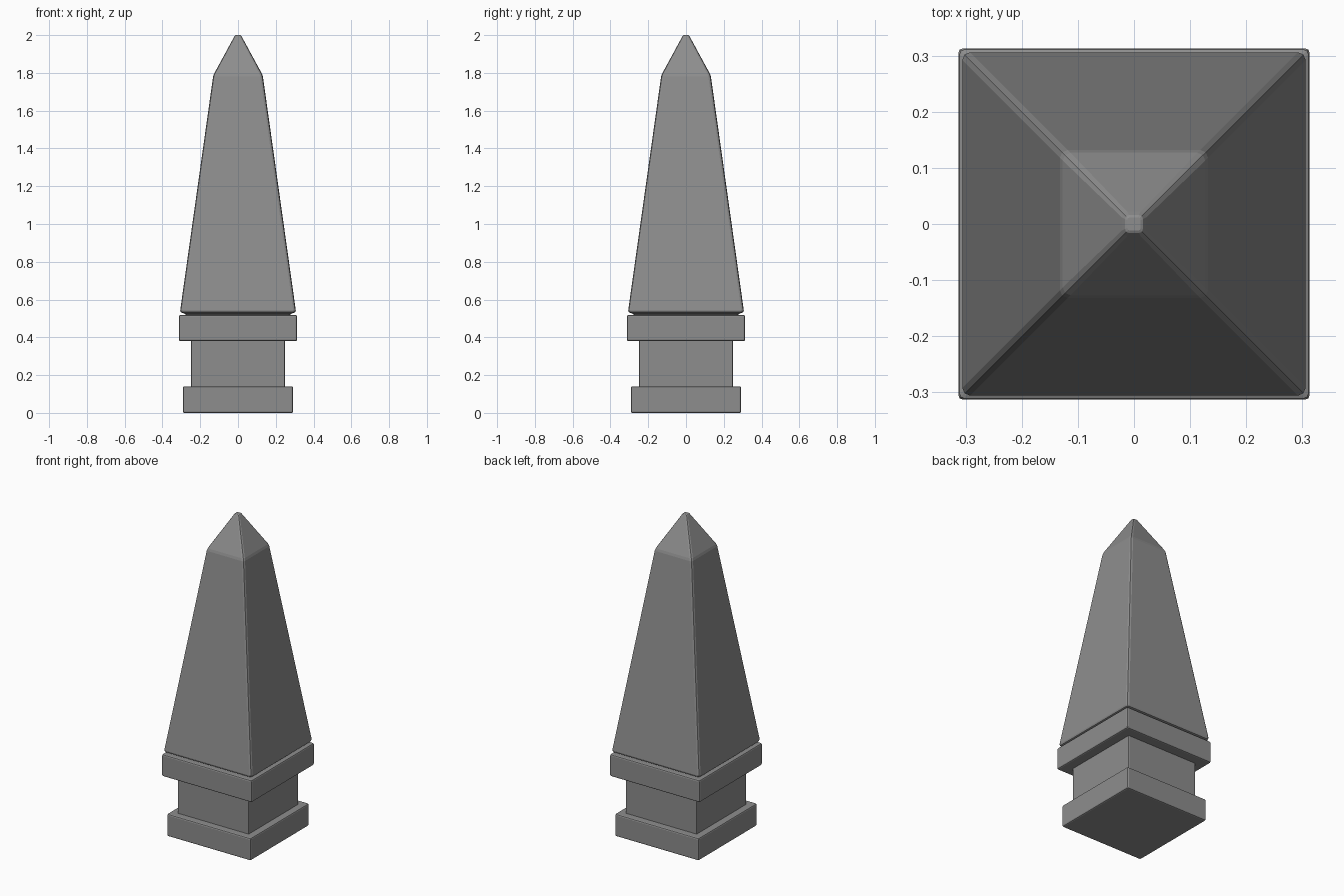
import bpy, bmesh, math

if "Cube" in bpy.data.objects:
    bpy.data.objects.remove(bpy.data.objects["Cube"])

# Dark grey stone
stone = bpy.data.materials.new("dark_stone")
stone.diffuse_color = (0.27, 0.27, 0.27, 1)
stone.use_nodes = True
stone.node_tree.nodes["Principled BSDF"].inputs["Base Color"].default_value = stone.diffuse_color


def section(half, r, z, steps=2):
    """Square outline with rounded corners."""
    pts = []
    for q in range(4):
        a0 = q * math.pi / 2
        sx = 1 if q in (0, 3) else -1
        sy = 1 if q in (0, 1) else -1
        for i in range(steps + 1):
            a = a0 + i * math.pi / 2 / steps
            pts.append((sx * (half - r) + r * math.cos(a),
                        sy * (half - r) + r * math.sin(a), z))
    return pts


def loft(name, profile):
    """Stack rounded-square sections given as (half width, corner radius, z)."""
    bm = bmesh.new()
    rings = [[bm.verts.new(p) for p in section(*s)] for s in profile]
    n = len(rings[0])
    for lo, hi in zip(rings, rings[1:]):
        for i in range(n):
            j = (i + 1) % n
            bm.faces.new((lo[i], lo[j], hi[j], hi[i]))
    bm.faces.new(rings[0][::-1])
    bm.faces.new(rings[-1])
    mesh = bpy.data.meshes.new(name)
    bm.to_mesh(mesh)
    bm.free()
    mesh.materials.append(stone)
    obj = bpy.data.objects.new(name, mesh)
    bpy.context.collection.objects.link(obj)
    return obj


def block(name, half, z0, z1, b=0.008):
    """Square slab with softened edges."""
    return loft(name, [(half - b, b, z0), (half - b * 0.3, b, z0 + b * 0.3), (half, b, z0 + b),
                       (half, b, z1 - b), (half - b * 0.3, b, z1 - b * 0.3), (half - b, b, z1)])


# Stepped pedestal
block("base_slab", 0.292, 0.0, 0.14)
block("pedestal_neck", 0.248, 0.13, 0.39, 0.005)
block("pedestal_cap", 0.313, 0.38, 0.518)

# Tapered shaft with undercut foot and blunt pyramid tip
loft("obelisk_shaft", [
    (0.275, 0.014, 0.515),
    (0.280, 0.014, 0.524),
    (0.303, 0.014, 0.533),
    (0.306, 0.014, 0.543),
    (0.132, 0.014, 1.780),
    (0.127, 0.014, 1.795),
    (0.022, 0.010, 1.988),
    (0.016, 0.007, 1.998),
    (0.012, 0.005, 2.0),
])
